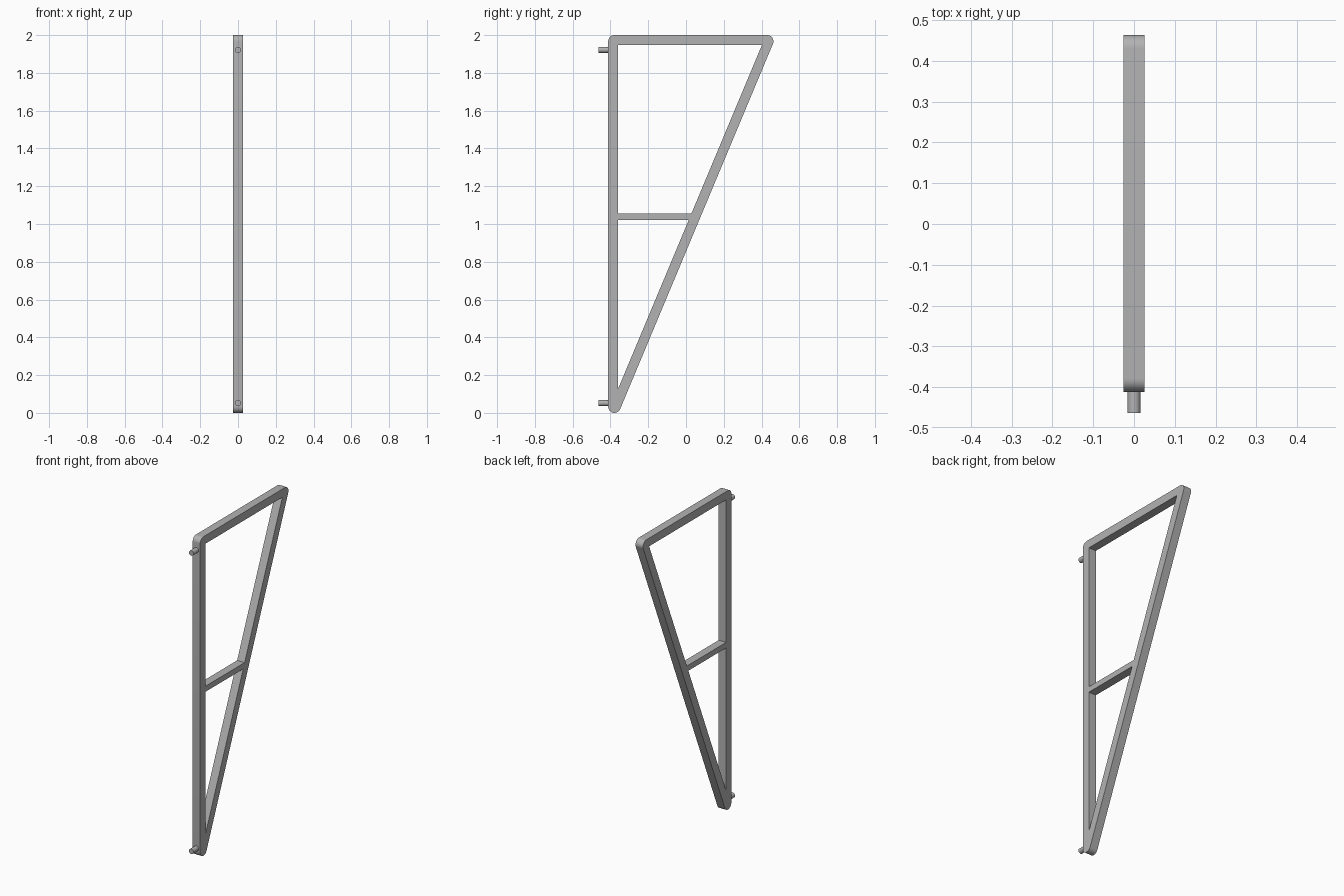
import bpy
import bmesh
import math
from mathutils import Matrix, Vector

cube = bpy.data.objects.get("Cube")
if cube:
    bpy.data.objects.remove(cube, do_unlink=True)

HALF = 0.026      # half the bar thickness along x
BAR = 0.0515      # visible width of each frame bar
RADIUS = 0.033    # outer corner radius

steel = bpy.data.materials.new("grey_steel")
steel.use_nodes = True
steel.diffuse_color = (0.45, 0.45, 0.45, 1)
steel.node_tree.nodes["Principled BSDF"].inputs["Base Color"].default_value = (0.45, 0.45, 0.45, 1)


def finish(obj):
    obj.data.materials.clear()
    obj.data.materials.append(steel)
    bpy.ops.object.select_all(action='DESELECT')
    obj.select_set(True)
    bpy.context.view_layer.objects.active = obj
    bpy.ops.object.shade_smooth_by_angle(angle=math.radians(35))


def plate(name, outlines):
    """Extrude closed (y, z) outlines along x; inner outlines become holes."""
    curve = bpy.data.curves.new(name, 'CURVE')
    curve.dimensions = '2D'
    curve.fill_mode = 'BOTH'
    curve.extrude = HALF
    for outline in outlines:
        spline = curve.splines.new('POLY')
        spline.points.add(len(outline) - 1)
        for point, (y, z) in zip(spline.points, outline):
            point.co = (y, z, 0, 1)
        spline.use_cyclic_u = True
    temp = bpy.data.objects.new(name + "_outline", curve)
    bpy.context.collection.objects.link(temp)
    bpy.context.view_layer.update()
    evaluated = temp.evaluated_get(bpy.context.evaluated_depsgraph_get())
    mesh = bpy.data.meshes.new_from_object(evaluated)
    bpy.data.objects.remove(temp, do_unlink=True)
    bm = bmesh.new()
    bm.from_mesh(mesh)
    # Stand the flat outline up in the y-z plane
    bm.transform(Matrix(((0, 0, 1, 0), (1, 0, 0, 0), (0, 1, 0, 0), (0, 0, 0, 1))))
    bmesh.ops.remove_doubles(bm, verts=bm.verts, dist=0.0001)
    bmesh.ops.recalc_face_normals(bm, faces=bm.faces)
    bm.to_mesh(mesh)
    bm.free()
    obj = bpy.data.objects.new(name, mesh)
    bpy.context.collection.objects.link(obj)
    finish(obj)


# Corner circle centres, anticlockwise: bottom, top back, top front
centres = [Vector(c) for c in ((-0.379, RADIUS), (0.43, 2 - RADIUS), (-0.379, 2 - RADIUS))]


def edge_normal(i):
    d = (centres[(i + 1) % 3] - centres[i % 3]).normalized()
    return Vector((d.y, -d.x))


# Rounded outside and sharp inside of the triangular frame
outside, inside = [], []
for i, centre in enumerate(centres):
    before, after = edge_normal(i - 1), edge_normal(i)
    start = math.atan2(before.y, before.x)
    sweep = (math.atan2(after.y, after.x) - start) % math.tau
    for k in range(13):
        a = start + sweep * k / 12
        outside.append(centre + RADIUS * Vector((math.cos(a), math.sin(a))))
    inside.append(centre - (before + after) * (BAR - RADIUS) / (1 + before.dot(after)))
plate("triangular_frame", [outside, inside])

# Crossbar whose back end follows the sloping bar
low, high = 1.02, 1.055
bottom, top = inside[0], inside[1]


def slope_y(z):
    return bottom.x + (top.x - bottom.x) * (z - bottom.y) / (top.y - bottom.y)


plate("crossbar", [[(bottom.x, low), (slope_y(low), low),
                    (slope_y(high), high), (bottom.x, high)]])

# Mounting pegs on the front post
for name, z in (("lower_peg", 0.052), ("upper_peg", 1.922)):
    bpy.ops.mesh.primitive_cylinder_add(vertices=32, radius=0.016, depth=0.061,
                                        location=(0, -0.4325, z),
                                        rotation=(math.pi / 2, 0, 0))
    peg = bpy.context.object
    peg.name = name
    finish(peg)
